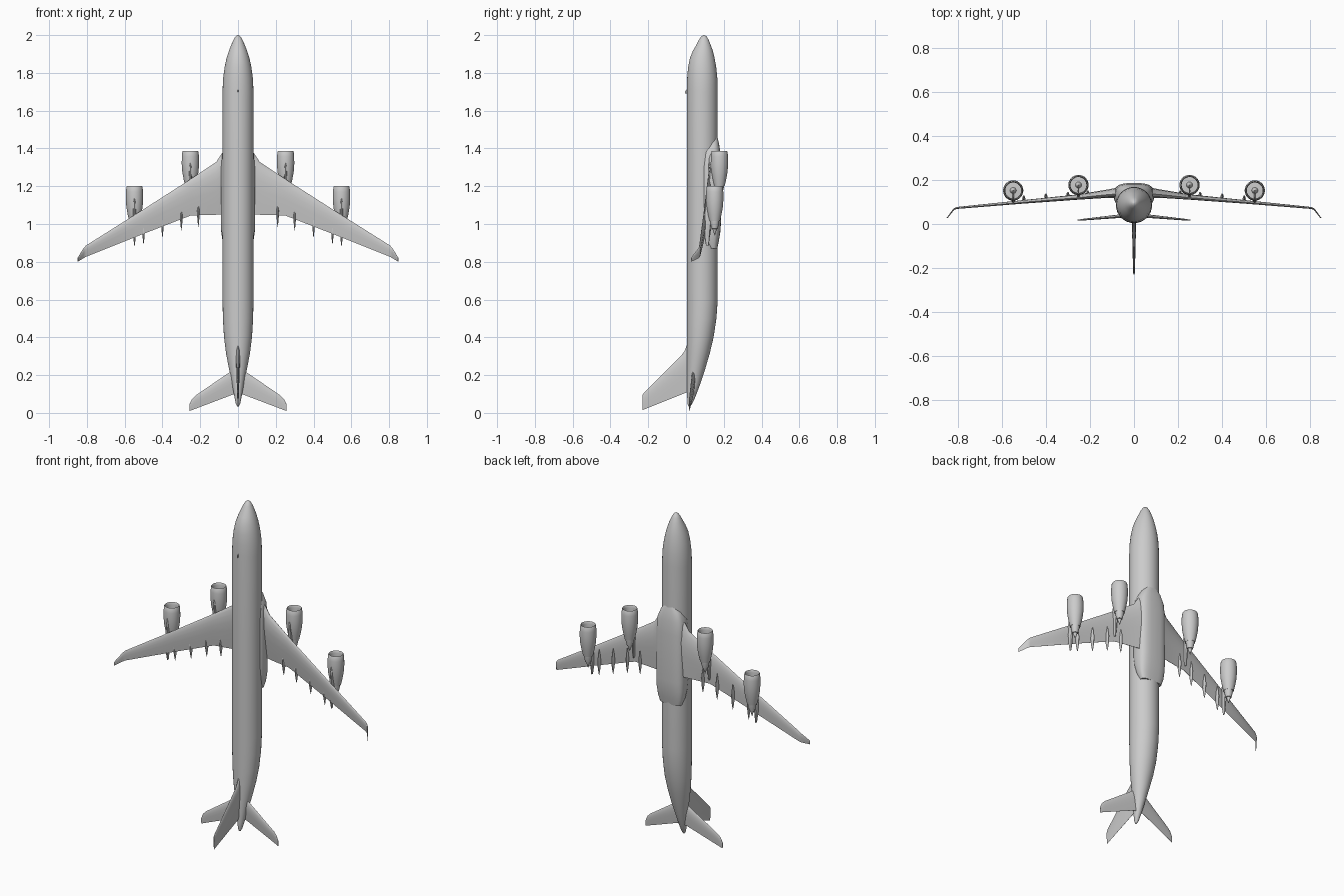
import bpy, bmesh, math
from mathutils import Vector


def loft(name, rings, mirror=False, angle=35):
    """Skin a list of equal-length point rings, cap the ends."""
    bm = bmesh.new()
    vr = [[bm.verts.new(p) for p in ring] for ring in rings]
    n = len(vr[0])
    for a, b in zip(vr, vr[1:]):
        for i in range(n):
            j = (i + 1) % n
            bm.faces.new((a[i], a[j], b[j], b[i]))
    bm.faces.new(vr[0])
    bm.faces.new(vr[-1])
    bmesh.ops.recalc_face_normals(bm, faces=bm.faces)
    me = bpy.data.meshes.new(name)
    bm.to_mesh(me)
    bm.free()
    ob = bpy.data.objects.new(name, me)
    bpy.context.collection.objects.link(ob)
    bpy.ops.object.select_all(action='DESELECT')
    bpy.context.view_layer.objects.active = ob
    ob.select_set(True)
    bpy.ops.object.shade_smooth_by_angle(angle=math.radians(angle))
    if mirror:
        ob.modifiers.new("mirror", 'MIRROR').use_mirror_merge = False
    return ob


def oval(z, w, y0, y1, n=32, power=2, x=0):
    """Superellipse ring at height z, half-width w, spanning y0..y1."""
    ring = []
    for i in range(n):
        a = 2 * math.pi * i / n
        c, s = math.cos(a), math.sin(a)
        e = 2 / power
        ring.append((x + w * math.copysign(abs(c) ** e, c),
                     (y0 + y1) / 2 + (y1 - y0) / 2 * math.copysign(abs(s) ** e, s), z))
    return ring


FOIL = [(0, 0), (.02, .3), (.08, .65), (.2, .92), (.35, 1), (.55, .8), (.8, .38), (1, .04)]


def foil(le, te, thick, normal):
    """Airfoil ring from leading edge to trailing edge."""
    le, te, nrm = Vector(le), Vector(te), Vector(normal).normalized()
    top = [le.lerp(te, c) + nrm * t * thick / 2 for c, t in FOIL]
    low = [le.lerp(te, c) - nrm * t * thick / 2 for c, t in FOIL[1:]]
    return top + low[::-1]


# Fuselage: z, half-width, dorsal y, belly y
body = [(2.0, .003, .092, .098), (1.993, .013, .081, .109), (1.975, .024, .068, .120),
        (1.95, .035, .056, .130), (1.92, .047, .038, .141), (1.88, .060, .021, .151),
        (1.83, .071, .011, .160), (1.77, .079, .006, .166), (1.70, .082, .004, .168),
        (1.2, .082, .004, .168), (.6, .082, .004, .168), (.50, .080, .004, .161),
        (.40, .074, .004, .146), (.32, .064, .004, .127), (.24, .049, .004, .104),
        (.16, .033, .005, .078), (.09, .020, .006, .052), (.05, .012, .008, .034),
        (.035, .005, .012, .024)]
loft("fuselage", [oval(*s) for s in body])

# Belly fairing around the wing joint
fairing = [(1.46, .035, .12, .166), (1.43, .062, .09, .174), (1.38, .083, .08, .182),
           (1.30, .090, .075, .186), (1.02, .091, .075, .186), (.96, .089, .085, .182),
           (.91, .082, .10, .174), (.87, .068, .12, .166)]
loft("belly_fairing", [oval(*s, power=3) for s in fairing])

# Wings with winglets
UP = (0, 1, 0)
loft("wing", [
    foil((.04, .140, 1.43), (.04, .160, 1.05), .050, UP),
    foil((.085, .136, 1.375), (.085, .152, 1.05), .044, UP),
    foil((.115, .134, 1.328), (.115, .146, 1.049), .038, UP),
    foil((.25, .120, 1.238), (.25, .128, 1.045), .024, UP),
    foil((.50, .099, 1.078), (.50, .104, .948), .016, UP),
    foil((.805, .072, .886), (.805, .074, .826), .009, UP),
    foil((.818, .066, .872), (.818, .067, .819), .007, (.5, .8, 0)),
    foil((.848, .027, .822), (.848, .027, .800), .004, (.8, .6, 0))], True)

# Tailplane
loft("tailplane", [
    foil((.0, .040, .24), (.0, .042, .10), .020, UP),
    foil((.03, .038, .225), (.03, .040, .096), .018, UP),
    foil((.225, .020, .092), (.225, .021, .022), .008, UP),
    foil((.245, .018, .072), (.245, .019, .014), .006, UP),
    foil((.257, .017, .045), (.257, .017, .010), .004, UP)], True)

# Fin with a curved leading-edge fillet
SIDE = (1, 0, 0)
loft("fin", [
    foil((0, .03, .37), (0, .03, .12), .020, SIDE),
    foil((0, .003, .355), (0, .003, .108), .020, SIDE),
    foil((0, -.008, .328), (0, -.008, .104), .019, SIDE),
    foil((0, -.025, .303), (0, -.025, .097), .018, SIDE),
    foil((0, -.222, .107), (0, -.222, .018), .008, SIDE),
    foil((0, -.23, .096), (0, -.23, .014), .005, SIDE)])

# Engines: distance below intake lip, radius (spinner, fan, intake, cowl, core, cone)
nacelle = [(.022, .001), (.032, .009), (.045, .014), (.046, .036), (.015, .036),
           (.003, .038), (0, .040), (.004, .0425), (.03, .0455), (.07, .046), (.11, .043),
           (.15, .036), (.185, .028), (.183, .024), (.195, .023), (.225, .016),
           (.226, .012), (.26, .001)]
pylon = [(.035, -.036, .002), (.06, -.046, .005), (.10, -.051, .007), (.15, -.056, .008),
         (.22, -.056, .008), (.27, -.054, .006), (.315, -.046, .002)]
for label, x, y, z in (("inner", .252, .177, 1.387), ("outer", .548, .152, 1.2)):
    loft(label + "_engine", [oval(z - d, r, y - r, y + r, 28, x=x) for d, r in nacelle], True, 40)
    # Pylon blade between engine and wing
    loft(label + "_pylon", [oval(z - d, w, y + top, y + (-.012 if d < .2 else -.02 - (d - .2) * .1),
                                 8, 3, x) for d, top, w in pylon], True, 40)

# Flap track fairings: x, y, middle z
pod = [(.075, .001), (.05, .5), (.01, 1), (-.03, .8), (-.06, .4), (-.08, .03)]
for i, (x, y, z) in enumerate([(.21, .138, 1.065), (.30, .131, 1.045), (.40, .124, 1.008),
                               (.50, .115, .972), (.55, .111, .98)]):
    loft(f"flap_fairing_{i + 1}", [oval(z + d, .007 * s + .0003, y - .016 * s - .0005,
                                        y + .014 * s + .0005, 10, x=x) for d, s in pod], True, 50)

# Small dorsal antenna
loft("antenna", [foil((0, .008, 1.715), (0, .008, 1.69), .004, SIDE),
                 foil((0, -.006, 1.703), (0, -.006, 1.69), .002, SIDE)])
